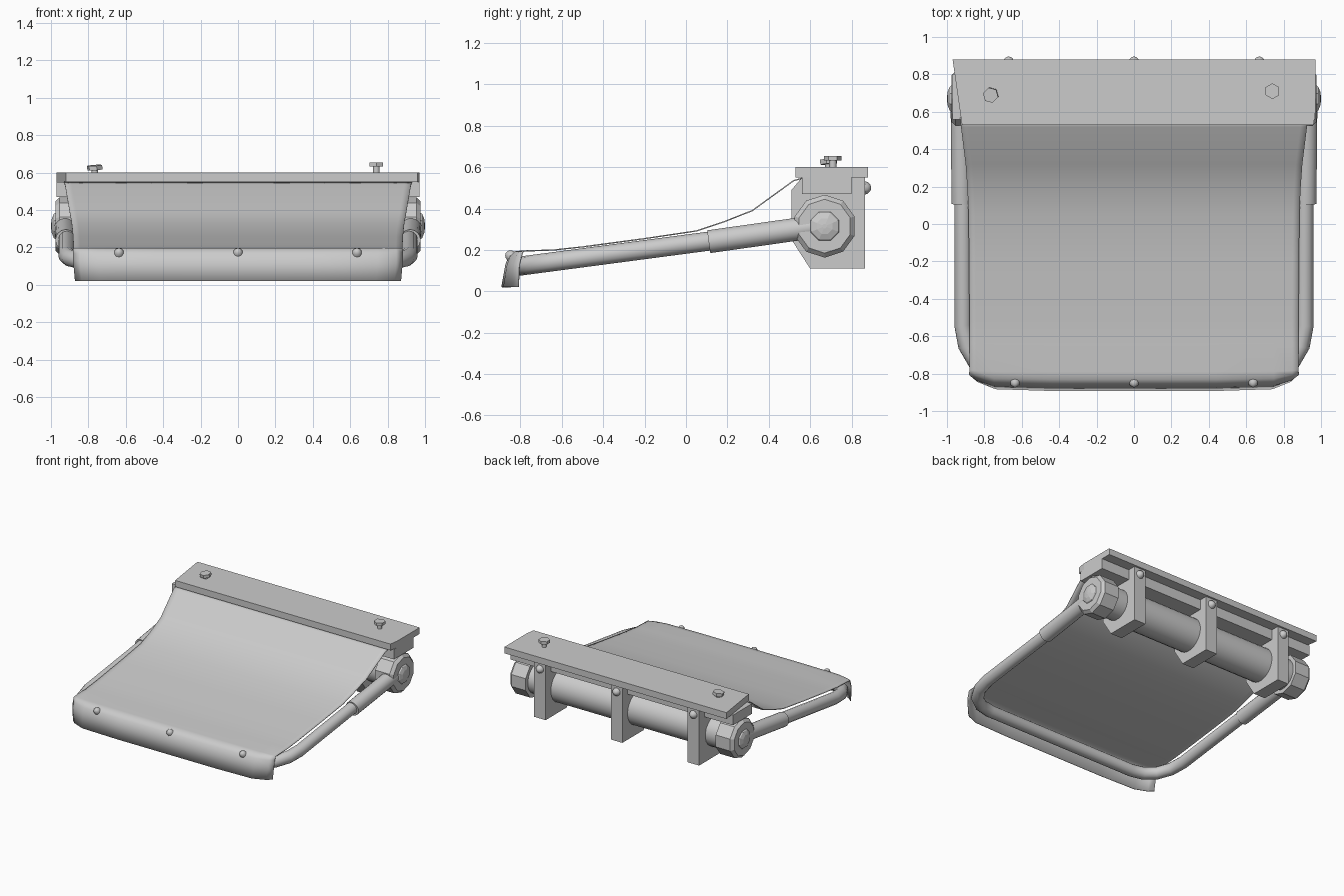
import bpy
import bmesh
import math
from mathutils import Vector

cube = bpy.data.objects.get("Cube")
if cube:
    bpy.data.objects.remove(cube, do_unlink=True)

grey = bpy.data.materials.new("plain grey")
grey.use_nodes = True
GREY = (0.6, 0.6, 0.6, 1)
grey.diffuse_color = GREY
grey.node_tree.nodes["Principled BSDF"].inputs["Base Color"].default_value = GREY


def finish(name, bm, smooth=None):
    bmesh.ops.recalc_face_normals(bm, faces=bm.faces[:])
    mesh = bpy.data.meshes.new(name)
    bm.to_mesh(mesh)
    bm.free()
    mesh.materials.append(grey)
    ob = bpy.data.objects.new(name, mesh)
    bpy.context.collection.objects.link(ob)
    if smooth:
        bpy.ops.object.select_all(action='DESELECT')
        ob.select_set(True)
        bpy.context.view_layer.objects.active = ob
        bpy.ops.object.shade_smooth_by_angle(angle=math.radians(smooth))
    return ob


def prism(name, outline, direction):
    """Extrude a closed outline of 3D points along a direction."""
    bm = bmesh.new()
    face = bm.faces.new([bm.verts.new(p) for p in outline])
    ext = bmesh.ops.extrude_face_region(bm, geom=[face])
    moved = [g for g in ext["geom"] if isinstance(g, bmesh.types.BMVert)]
    bmesh.ops.translate(bm, verts=moved, vec=direction)
    return finish(name, bm)


def lathe(name, start, axis, profile, sides, smooth=None):
    """Stack rings of (distance along axis, radius) from a start point."""
    bm = bmesh.new()
    turn = Vector(axis).to_track_quat('Z', 'Y')
    rings = []
    for d, r in profile:
        ring = []
        for i in range(sides):
            a = math.tau * (i + 0.5) / sides
            p = Vector((r * math.cos(a), r * math.sin(a), d))
            ring.append(bm.verts.new(Vector(start) + turn @ p))
        rings.append(ring)
    for a, b in zip(rings, rings[1:]):
        for i in range(sides):
            j = (i + 1) % sides
            bm.faces.new((a[i], a[j], b[j], b[i]))
    bm.faces.new(rings[0])
    bm.faces.new(rings[-1])
    return finish(name, bm, smooth)


def dome(radius, height, base=0.0):
    """Profile of a rounded bolt head."""
    steps = [math.radians(a) for a in (0, 30, 60, 82)]
    return [(base + height * math.sin(a), radius * math.cos(a)) for a in steps]


# Mounting plate and the board below it
prism("top_plate", [(-0.92, 0.53, 0.55), (0.96, 0.53, 0.55), (0.97, 0.6, 0.55),
                    (0.97, 0.88, 0.55), (-0.97, 0.88, 0.55)], (0, 0, 0.05))
prism("under_board", [(-0.97, 0.56, 0.47), (0.97, 0.56, 0.47),
                      (0.97, 0.8, 0.47), (-0.97, 0.8, 0.47)], (0, 0, 0.08))

# Three hanging brackets with round bolts on the back
bracket = [(0.51, 0.49), (0.56, 0.55), (0.865, 0.55), (0.865, 0.11),
           (0.6, 0.11), (0.51, 0.25)]
for label, x in (("right", -0.67), ("middle", 0), ("left", 0.67)):
    prism(label + "_bracket", [(x - 0.05, y, z) for y, z in bracket], (0.1, 0, 0))
    lathe(label + "_bracket_bolt", (x, 0.86, 0.5), (0, 1, 0), dome(0.033, 0.035), 10, 40)
    lathe(label + "_lip_bolt", (x * 0.95, -0.845, 0.17), (0, -0.8, 0.6),
          dome(0.027, 0.03), 10, 40)

# Pivot tube
AXLE = (0.67, 0.315)
lathe("pivot_tube", (-0.72, *AXLE), (1, 0, 0), [(0, 0.13), (1.44, 0.13)], 24, 40)

# Hex bolts on the plate
lathe("left_plate_bolt_shank", (0.74, 0.71, 0.59), (0, 0, 1), [(0, 0.018), (0.05, 0.018)], 10, 40)
lathe("left_plate_bolt", (0.74, 0.71, 0.633), (0, 0, 1), [(0, 0.042), (0.022, 0.042)], 6)
lathe("right_plate_bolt_shank", (-0.765, 0.69, 0.59), (0, 0, 1), [(0, 0.018), (0.03, 0.018)], 10, 40)
lathe("right_plate_bolt", (-0.765, 0.69, 0.615), (-0.08, -0.08, 1), [(0, 0.042), (0.024, 0.042)], 6)

# End fittings and arm sleeves on both sides
for label, s in (("left", 1), ("right", -1)):
    side = (s, 0, 0)
    lathe(label + "_collar", (s * 0.7, *AXLE), side, [(0, 0.118), (0.17, 0.118)], 20, 40)
    lathe(label + "_end_nut", (s * 0.83, *AXLE), side,
          [(0, 0.152), (0.125, 0.152), (0.147, 0.13)], 10)
    lathe(label + "_end_cap", (s * 0.97, *AXLE), side, dome(0.08, 0.03), 8)
    start = Vector((s * 0.925, 0.62, 0.312))
    end = Vector((s * 0.92, 0.11, 0.24))
    lathe(label + "_arm_sleeve", start, end - start,
          [(0, 0.056), ((end - start).length, 0.056)], 20, 40)

# Bent rod that frames the flap
half = [(0.915, 0.2), (0.915, -0.54), (0.895, -0.65), (0.84, -0.745),
        (0.76, -0.8), (0.66, -0.82)]
path = half + [(-x, y) for x, y in reversed(half)]
curve = bpy.data.curves.new("frame_rod", 'CURVE')
curve.dimensions = '3D'
curve.bevel_depth = 0.046
curve.bevel_resolution = 4
curve.use_fill_caps = True
spline = curve.splines.new('POLY')
spline.points.add(len(path) - 1)
for point, (x, y) in zip(spline.points, path):
    point.co = (x, y, 0.228 + 0.132 * y, 1)
curve.materials.append(grey)
rod = bpy.data.objects.new("frame_rod", curve)
bpy.context.collection.objects.link(rod)

# Flap sheet: rows of (y, height, half width, how far the ends sweep back)
rows = [(0.57, 0.549, 0.93, 0), (0.52, 0.535, 0.925, 0), (0.32, 0.39, 0.9, 0),
        (0.18, 0.335, 0.89, 0), (0.05, 0.292, 0.885, 0), (-0.2, 0.255, 0.882, 0),
        (-0.5, 0.215, 0.88, 0), (-0.64, 0.2, 0.88, 0), (-0.79, 0.195, 0.88, 0.01),
        (-0.83, 0.19, 0.88, 0.04), (-0.855, 0.168, 0.88, 0.06),
        (-0.87, 0.13, 0.88, 0.065), (-0.89, 0.02, 0.87, 0.08)]
columns = ((-1, 1), (-0.96, 0.6), (-0.85, 0.12), (-0.5, 0), (0, 0),
           (0.5, 0), (0.85, 0.12), (0.96, 0.6), (1, 1))
bm = bmesh.new()
grid = [[bm.verts.new((w * u, y + sweep * f, z)) for u, f in columns]
        for y, z, w, sweep in rows]
for a, b in zip(grid, grid[1:]):
    for i in range(len(columns) - 1):
        bm.faces.new((a[i], a[i + 1], b[i + 1], b[i]))
sheet = finish("flap_sheet", bm, 50)
thick = sheet.modifiers.new("thickness", 'SOLIDIFY')
thick.thickness = 0.006
thick.offset = 0
